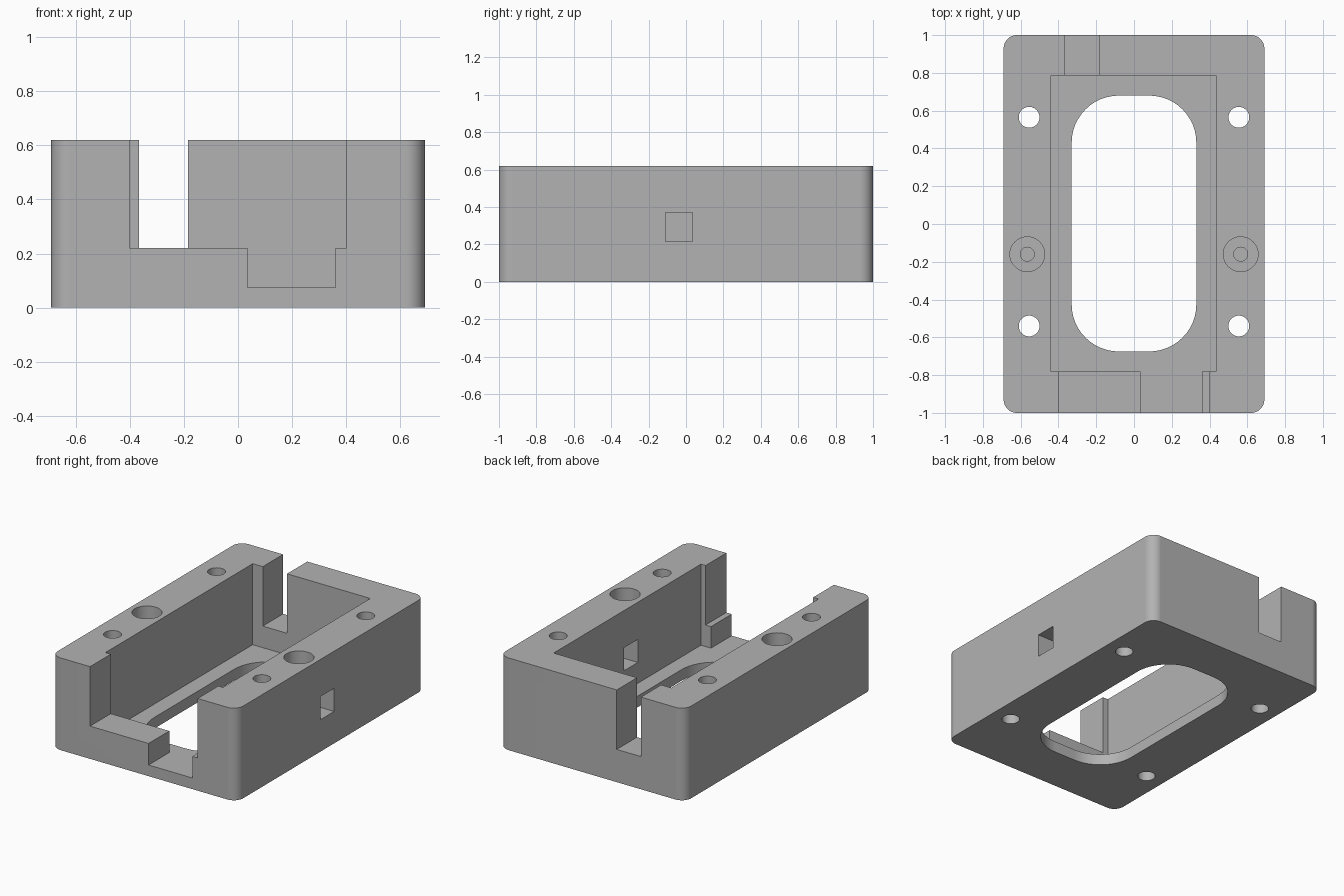
import bpy
import bmesh
import math

if "Cube" in bpy.data.objects:
    bpy.data.objects.remove(bpy.data.objects["Cube"], do_unlink=True)

HEIGHT, FLOOR, SILL = 0.62, 0.075, 0.22
OVER = 0.1  # how far cutters overshoot a face


def prism(name, outline, z0, z1):
    """Extrude a flat outline from z0 to z1."""
    bm = bmesh.new()
    face = bm.faces.new([bm.verts.new((x, y, z0)) for x, y in outline])
    top = bmesh.ops.extrude_face_region(bm, geom=[face])["geom"]
    verts = [v for v in top if isinstance(v, bmesh.types.BMVert)]
    bmesh.ops.translate(bm, verts=verts, vec=(0, 0, z1 - z0))
    bmesh.ops.recalc_face_normals(bm, faces=bm.faces)
    mesh = bpy.data.meshes.new(name)
    bm.to_mesh(mesh)
    bm.free()
    obj = bpy.data.objects.new(name, mesh)
    bpy.context.collection.objects.link(obj)
    return obj


def rectangle(x0, x1, y0, y1):
    return [(x0, y0), (x1, y0), (x1, y1), (x0, y1)]


def rounded(x0, x1, y0, y1, r, steps=12):
    centres = [(x1 - r, y1 - r), (x0 + r, y1 - r), (x0 + r, y0 + r), (x1 - r, y0 + r)]
    return [(cx + r * math.cos(a), cy + r * math.sin(a))
            for q, (cx, cy) in enumerate(centres)
            for a in (math.pi / 2 * (q + i / steps) for i in range(steps + 1))]


def circle(x, y, r, n=40):
    return [(x + r * math.cos(math.tau * i / n), y + r * math.sin(math.tau * i / n))
            for i in range(n)]


# Outer block with rounded vertical corners
housing = prism("housing", rounded(-0.69, 0.69, -1, 1, 0.07), 0, HEIGHT)
top = HEIGHT + OVER


def cut(name, outline, z0, z1=top):
    cutter = prism(name, outline, z0, z1)
    cutter.hide_render = True
    mod = housing.modifiers.new(name, "BOOLEAN")
    mod.operation, mod.solver, mod.object = "DIFFERENCE", "EXACT", cutter
    bpy.context.view_layer.objects.active = housing
    bpy.ops.object.modifier_apply(modifier=name)
    bpy.data.objects.remove(cutter, do_unlink=True)


# Main cavity and the rounded window in its floor
cut("cavity", rectangle(-0.44, 0.435, -0.78, 0.785), FLOOR)
cut("floor_window", rounded(-0.33, 0.33, -0.675, 0.68, 0.25), -OVER)

# Front opening with its lower notch, and the rear cable slot
cut("front_opening", rectangle(-0.40, 0.40, -1 - OVER, -0.7), SILL)
cut("front_notch", rectangle(0.035, 0.36, -1 - OVER, -0.7), FLOOR)
cut("rear_slot", rectangle(-0.365, -0.185, 0.7, 1 + OVER), SILL)

# Square port through the left wall
cut("side_port", rectangle(0.3, 0.69 + OVER, -0.11, 0.035), 0.215, 0.37)

# Four through holes and two stepped blind holes in the side walls
for side in (-1, 1):
    for y in (0.565, -0.54):
        cut("screw_hole", circle(side * 0.555, y, 0.055), -OVER)
    cut("counterbore", circle(side * 0.565, -0.16, 0.092), 0.43)
    cut("pilot_hole", circle(side * 0.565, -0.16, 0.037), 0.2)

# Plain grey material
grey = bpy.data.materials.new("light grey")
grey.use_nodes = True
colour = (0.45, 0.45, 0.45, 1)
grey.diffuse_color = colour
grey.node_tree.nodes["Principled BSDF"].inputs["Base Color"].default_value = colour
housing.data.materials.clear()
housing.data.materials.append(grey)

# Smooth curved walls, crisp edges
bpy.ops.object.select_all(action="DESELECT")
housing.select_set(True)
bpy.context.view_layer.objects.active = housing
bpy.ops.object.shade_smooth_by_angle(angle=math.radians(30))
normals = housing.modifiers.new("flat_walls", "WEIGHTED_NORMAL")
normals.keep_sharp = True
